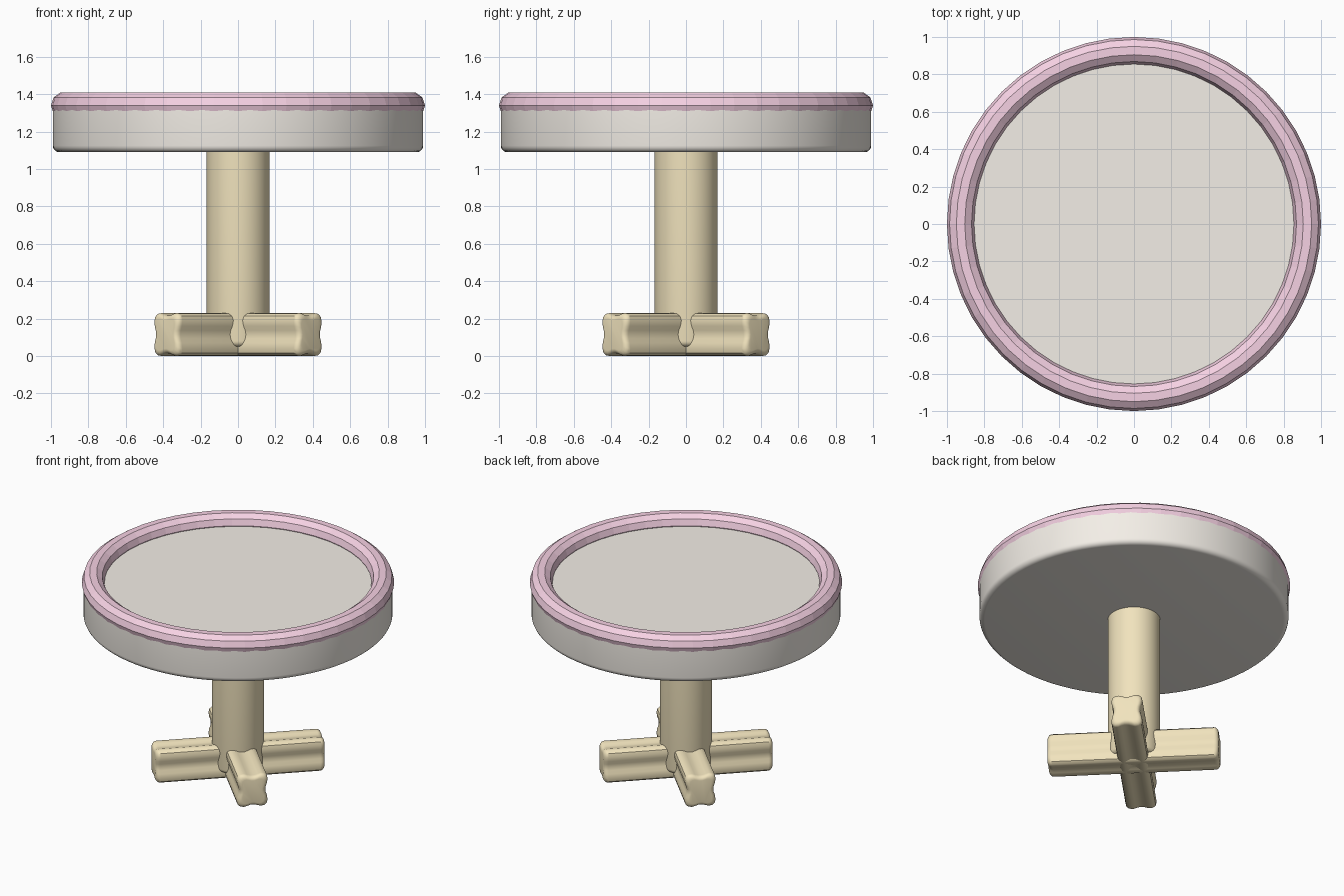
import bpy, bmesh, math

if "Cube" in bpy.data.objects:
    bpy.data.objects.remove(bpy.data.objects["Cube"])


def material(name, rgb):
    m = bpy.data.materials.new(name)
    m.diffuse_color = (*rgb, 1)
    m.use_nodes = True
    m.node_tree.nodes["Principled BSDF"].inputs["Base Color"].default_value = m.diffuse_color
    return m


cream = material("cream", (0.90, 0.86, 0.80))
pink = material("pink", (0.92, 0.64, 0.77))
tan = material("tan", (0.88, 0.77, 0.51))


def finish(obj, name, mat, smooth=None):
    obj.name = obj.data.name = name
    obj.data.materials.append(mat)
    if smooth:
        bpy.ops.object.select_all(action='DESELECT')
        obj.select_set(True)
        bpy.context.view_layer.objects.active = obj
        bpy.ops.object.shade_smooth_by_angle(angle=math.radians(smooth))
    return obj


def mesh_object(bm):
    bmesh.ops.recalc_face_normals(bm, faces=bm.faces)
    me = bpy.data.meshes.new("part")
    bm.to_mesh(me)
    bm.free()
    obj = bpy.data.objects.new("part", me)
    bpy.context.collection.objects.link(obj)
    return obj


def loft(rings):
    """Skin a list of equal-length closed rings and cap both ends."""
    bm = bmesh.new()
    rows = [[bm.verts.new(p) for p in ring] for ring in rings]
    n = len(rows[0])
    for a, b in zip(rows, rows[1:]):
        for i in range(n):
            j = (i + 1) % n
            bm.faces.new((a[i], a[j], b[j], b[i]))
    bm.faces.new(rows[0])
    bm.faces.new(rows[-1])
    return mesh_object(bm)


def turned(profile, n=96):
    """Solid of revolution from (radius, z) points."""
    return loft([[(r * math.cos(2 * math.pi * i / n), r * math.sin(2 * math.pi * i / n), z)
                  for i in range(n)] for r, z in profile])


def arc(r, z, b, steps=5):
    """Rounded bottom edge, from the flat underside up to the wall."""
    return [(r - b + b * math.sin(t), z + b - b * math.cos(t))
            for t in (math.pi / 2 * k / steps for k in range(steps + 1))]


# round top with softened lower edge
finish(turned(arc(0.99, 1.09, 0.035) + [(0.99, 1.335)]), "table_top", cream, 35)

# faceted rim
bpy.ops.mesh.primitive_torus_add(major_segments=48, minor_segments=10,
                                 major_radius=0.9275, minor_radius=0.0725,
                                 location=(0, 0, 1.34))
finish(bpy.context.object, "rim", pink)

# pedestal column
finish(turned(arc(0.168, 0.05, 0.03) + [(0.168, 1.10)], 64), "column", tan, 35)

# crossed foot beams: clover cross-section with grooved sides and rounded ends
W, H, L, B = 0.10, 0.115, 0.55, 0.03
quarter = [(0.085, 0), (0.088, 0.022), (0.096, 0.045), (0.1, 0.075), (0.094, 0.099),
           (0.078, 0.112), (0.055, 0.115), (0.035, 0.109), (0.015, 0.103), (0, 0.102)]
half = quarter + [(-x, z) for x, z in quarter[-2::-1]]
section = half + [(x, -z) for x, z in half[-2:0:-1]]
stations = []
for k in range(6):
    t = math.pi / 2 * k / 5
    stations.append((L - B + B * math.cos(t), B - B * math.sin(t)))
stations += [(-y, i) for y, i in reversed(stations)]

for name, angle in (("foot_beam_a", 45), ("foot_beam_b", -45)):
    beam = loft([[(x * (W - i) / W, y, H + z * (H - i) / H) for x, z in section]
                 for y, i in stations])
    beam.rotation_euler.z = math.radians(angle)
    finish(beam, name, tan, 35)
